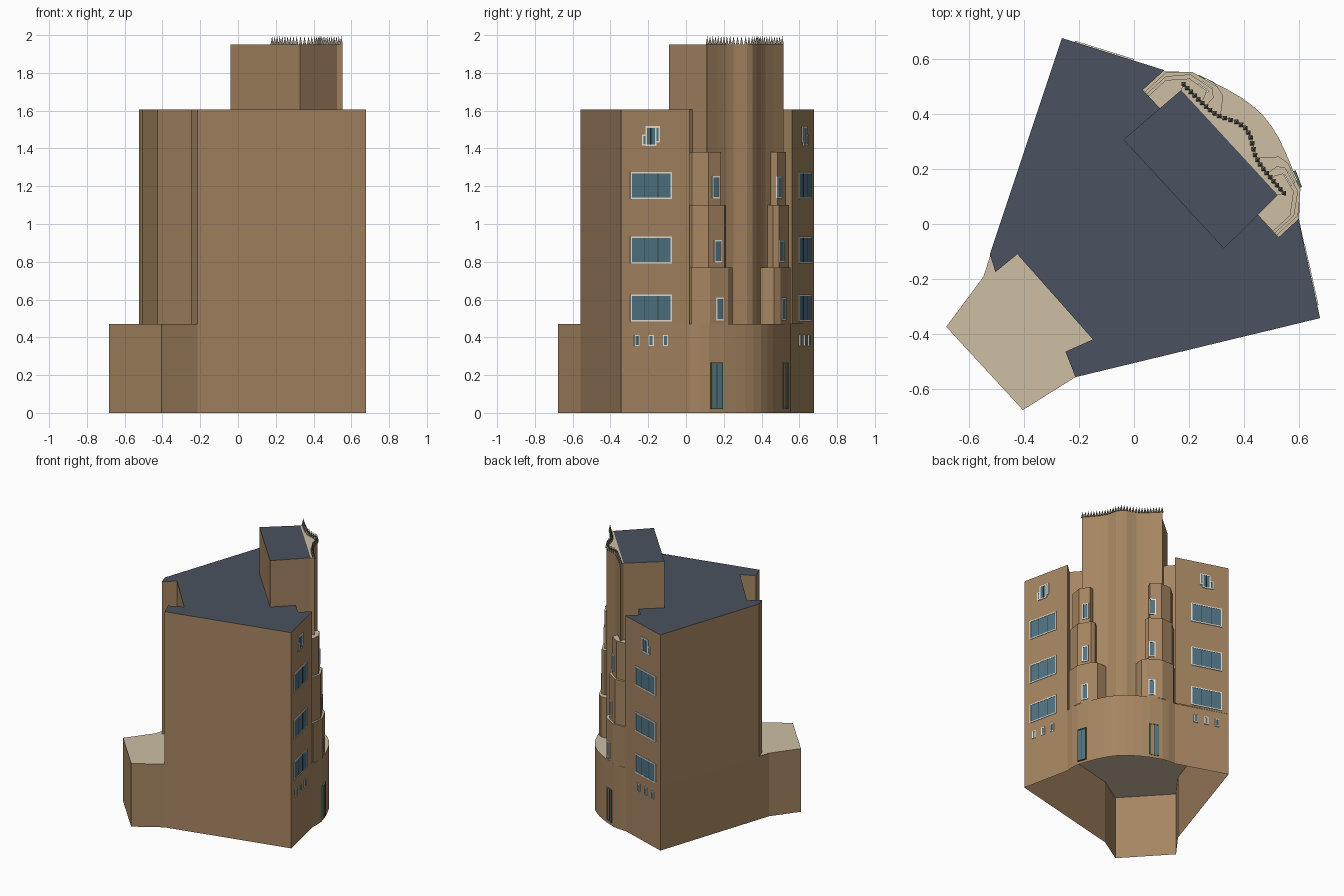
import bpy, bmesh, math
from mathutils import Matrix

if "Cube" in bpy.data.objects:
    bpy.data.objects.remove(bpy.data.objects["Cube"])

# The plan is drawn in (across, outward) coordinates, then turned to the diagonal axis
FRAME = Matrix.Translation((0.012, -0.013, 0)) @ Matrix.Rotation(math.radians(-47.33), 4, 'Z')
SHIFT = 0.01  # the curved front sits slightly off the axis


def material(name, rgb):
    m = bpy.data.materials.new(name)
    m.diffuse_color = (*rgb, 1)
    m.use_nodes = True
    m.node_tree.nodes["Principled BSDF"].inputs["Base Color"].default_value = m.diffuse_color
    return m


WALL = material("wall", (0.38, 0.235, 0.12))
ROOF = material("roof", (0.07, 0.085, 0.115))
STONE = material("stone_top", (0.61, 0.52, 0.37))
GLASS = material("glass", (0.08, 0.17, 0.23))
TRIM = material("window_trim", (0.8, 0.77, 0.68))
DARK = material("mullion", (0.04, 0.05, 0.055))
GREEN = material("door_trim", (0.09, 0.15, 0.08))
SPIKE = material("spike", (0.25, 0.22, 0.17))


def finish(name, bm, mats, local=Matrix()):
    me = bpy.data.meshes.new(name)
    bm.to_mesh(me)
    bm.free()
    for m in mats:
        me.materials.append(m)
    ob = bpy.data.objects.new(name, me)
    ob.matrix_world = FRAME @ local
    bpy.context.collection.objects.link(ob)
    return ob


def prism(name, pts, z0, z1, top):
    """Walls and a top over an outline; the underside is open."""
    bm = bmesh.new()
    low = [bm.verts.new((x, y, z0)) for x, y in pts]
    high = [bm.verts.new((x, y, z1)) for x, y in pts]
    n = len(pts)
    bottom = bm.faces.new(low)
    bm.faces.new(high).material_index = 1
    for i in range(n):
        j = (i + 1) % n
        bm.faces.new((low[i], low[j], high[j], high[i]))
    bmesh.ops.recalc_face_normals(bm, faces=bm.faces)
    bmesh.ops.delete(bm, geom=[bottom], context='FACES_ONLY')
    return finish(name, bm, [WALL, top])


def mirrored(half):
    return half + [(-x, y) for x, y in reversed(half) if x > 0]


def box(bm, x, y, z, w, d, h, mat):
    r = bmesh.ops.create_cube(bm, size=1, matrix=Matrix.Translation((x, y, z)) @ Matrix.Diagonal((w, d, h, 1)))
    for f in {f for v in r['verts'] for f in v.link_faces}:
        f.material_index = mat


def window(name, pos, angle, z, w, h, bars=0, trim=TRIM, b=0.008, d=0.01):
    """Thin glass pane with a four-sided frame and upright bars."""
    bm = bmesh.new()
    box(bm, 0, 0, 0, w - b, d * 0.6, h - b, 0)
    for s in (-1, 1):
        box(bm, s * (w - b) / 2, 0, 0, b, d, h, 1)
        box(bm, 0, 0, s * (h - b) / 2, w - 2 * b, d, b, 1)
    for i in range(bars):
        box(bm, w * ((i + 1) / (bars + 1) - 0.5), 0, 0, 0.004, d * 0.8, h - 2 * b, 2)
    finish(name, bm, [GLASS, trim, DARK],
           Matrix.Translation((*pos, z)) @ Matrix.Rotation(math.radians(angle), 4, 'Z'))


# Ground storey with rounded front and rear wing
arc = [(0.365, 0.455), (0.33, 0.492), (0.29, 0.525), (0.21, 0.563), (0.155, 0.583), (0.10, 0.6), (0.05, 0.61)]
prism("ground_storey",
      [(-0.206, -0.757), (0.206, -0.757), (0.248, -0.535), (0.694, 0.266)]
      + [(x + SHIFT, y) for x, y in arc + [(0, 0.614)]] + [(SHIFT - x, y) for x, y in reversed(arc)]
      + [(-0.694, 0.266), (-0.248, -0.535)], 0, 0.47, STONE)

# Main block with front recess and rear notch
prism("main_block", [(-0.2925, -0.461), (-0.231, -0.49), (-0.225, -0.387), (0.19, -0.395),
                     (0.155, -0.499), (0.248, -0.535), (0.694, 0.266), (0.375, 0.452),
                     (0.375, 0.355), (-0.355, 0.355), (-0.355, 0.461), (-0.694, 0.266)],
      0.47, 1.605, ROOF)

# Central tower with a curved front
FRONT = mirrored([(0.275, 0.482), (0.20, 0.484), (0.14, 0.488), (0.10, 0.497), (0.07, 0.513),
                  (0.035, 0.533), (0, 0.54)])
prism("tower_core", [(-0.27, 0.18), (0.27, 0.18), (0.26, 0.457), (-0.26, 0.457)], 0.47, 1.95, ROOF)
prism("tower_front", [(-0.26, 0.457), (0.26, 0.457)] + FRONT, 0.47, 1.95, STONE)

# Row of spikes along the tower front
bm = bmesh.new()
COUNT = 29
for i in range(COUNT):
    x = 0.27 - 0.54 * i / (COUNT - 1)
    for (xa, ya), (xb, yb) in zip(FRONT, FRONT[1:]):
        if xb <= x <= xa:
            y = ya + (yb - ya) * (x - xa) / (xb - xa) - 0.004
            break
    bmesh.ops.create_cone(bm, cap_ends=True, segments=4, radius1=0.011, radius2=0, depth=0.045,
                          matrix=Matrix.Translation((x, y, 1.9725)))
finish("tower_spikes", bm, [SPIKE])

# Stepped bays: outline (window is on the edge from point 2 to 3), height range, window height
BAYS = [
    ([(0.355, 0.355), (0.355, 0.46), (0.29, 0.532), (0.19, 0.563), (0.15, 0.555), (0.10, 0.495), (0.10, 0.355)],
     0.47, 0.77, 0.55),
    ([(0.345, 0.355), (0.345, 0.45), (0.29, 0.52), (0.195, 0.544), (0.17, 0.525), (0.155, 0.355)],
     0.77, 1.10, 0.855),
    ([(0.335, 0.355), (0.335, 0.44), (0.28, 0.508), (0.205, 0.524), (0.19, 0.495), (0.19, 0.355)],
     1.10, 1.38, 1.195),
]

for s, side in ((1, "right"), (-1, "left")):
    for i, (pts, z0, z1, zw) in enumerate(BAYS, 1):
        prism(f"{side}_bay_{i}", [(s * px + SHIFT, py) for px, py in pts], z0, z1, STONE)
        (xa, ya), (xb, yb) = pts[2:4]
        slope = (yb - ya) / (xb - xa)
        x = 0.2275 + s * 0.0075
        window(f"{side}_bay_window_{i}", (s * x + SHIFT, ya + slope * (x - xa)),
               s * math.degrees(math.atan(slope)), zw, 0.047, 0.12)

    # Tall entrance doors
    window(f"{side}_door", (s * 0.245 + 0.02, 0.546), s * -22, 0.143, 0.065, 0.245, 1, GREEN, d=0.016)

    # Facade windows, offset along the wing wall
    def wing(offset):
        t = 0.425 + offset / 0.376
        return s * (0.694 - 0.329 * t), 0.266 + 0.19 * t

    for i, z in enumerate((0.555, 0.863, 1.205), 1):
        window(f"{side}_wide_window_{i}", wing(0), s * -30, z, 0.225, 0.143, 2)
    for i in (-1, 0, 1):
        window(f"{side}_slit_window_{i + 2}", wing(i * 0.077), s * -30, 0.383, 0.028, 0.058, 0, TRIM, 0.006)
    window(f"{side}_top_window", wing(0), s * -30, 1.465, 0.06, 0.105, 1)
    window(f"{side}_top_window_flank_low", wing(-0.036), s * -30, 1.445, 0.026, 0.06)
    window(f"{side}_top_window_flank_high", wing(0.034), s * -30, 1.475, 0.026, 0.085)
